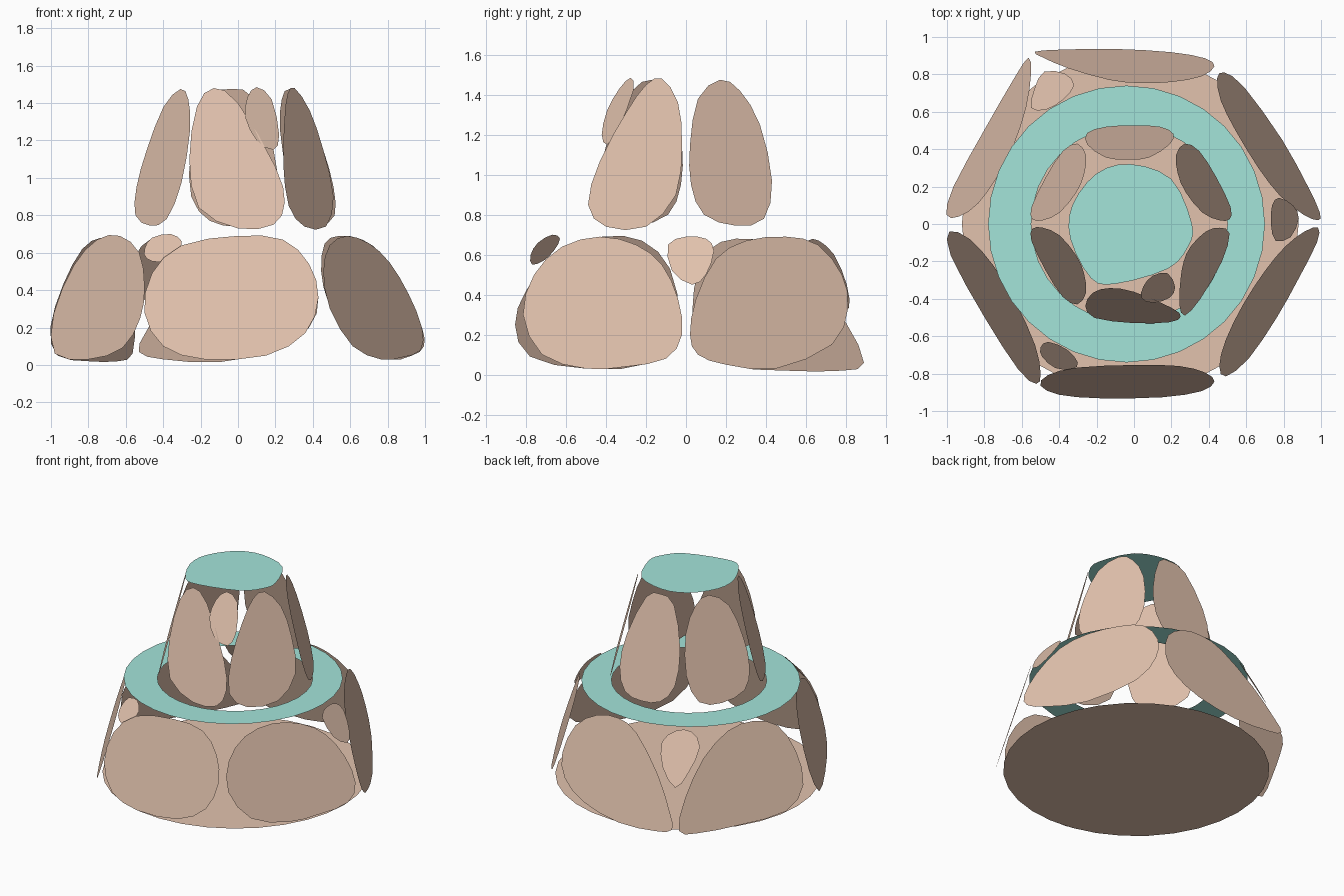
import bpy, bmesh, math
from mathutils import Vector

if "Cube" in bpy.data.objects:
    bpy.data.objects.remove(bpy.data.objects["Cube"])

def material(name, rgb):
    m = bpy.data.materials.new(name)
    m.diffuse_color = (*rgb, 1)
    m.use_nodes = True
    m.node_tree.nodes["Principled BSDF"].inputs["Base Color"].default_value = m.diffuse_color
    return m

TAN = material("tan", (0.76, 0.54, 0.42))
TEAL = material("teal", (0.37, 0.78, 0.70))

def smooth_loop(pts, steps=2):
    """Closed Catmull-Rom loop through a few 2D points."""
    out, n = [], len(pts)
    for i in range(n):
        a, b, c, d = (Vector(pts[(i + k) % n]) for k in (-1, 0, 1, 2))
        for k in range(steps):
            t = k / steps
            out.append(0.5 * (2 * b + (c - a) * t + (2 * a - 5 * b + 4 * c - d) * t * t
                              + (3 * b - a - 3 * c + d) * t ** 3))
    return out

def make(name, verts, faces, mat, outward):
    me = bpy.data.meshes.new(name)
    me.from_pydata(verts, [], faces)
    bm = bmesh.new()
    bm.from_mesh(me)
    bm.normal_update()
    flip = [f for f in bm.faces if f.normal.dot(outward) < 0]
    bmesh.ops.reverse_faces(bm, faces=flip)
    bm.to_mesh(me)
    bm.free()
    me.materials.append(mat)
    ob = bpy.data.objects.new(name, me)
    bpy.context.collection.objects.link(ob)

def panel(name, angle, r0, slope, pts):
    """Flat leaning panel; pts are (x, z) on front/back panels, (y, z) on side ones."""
    a = math.radians(angle)
    nx, ny = math.cos(a), math.sin(a)
    verts = []
    for h, z in smooth_loop(pts):
        r = r0 - slope * z
        if abs(nx) > abs(ny):
            verts.append(((r - ny * h) / nx, h, z))
        else:
            verts.append((h, (r - nx * h) / ny, z))
    make(name, verts, [list(range(len(verts)))], TAN, Vector((nx, ny, slope)))

def circle(r, z, cx, n=32):
    return [(cx + r * math.cos(math.tau * i / n), r * math.sin(math.tau * i / n), z)
            for i in range(n)]

# Lower tier: six leaning panels
panel("lower_panel_front", -90, 0.94, 0.27,
      [(0, .69), (.24, .67), (.38, .54), (.43, .36), (.36, .17), (.15, .05), (-.18, .03),
       (-.4, .1), (-.5, .28), (-.46, .49), (-.3, .64)])
panel("lower_panel_front_right", -30, 0.92, 0.29,
      [(-.02, .2), (-.04, .38), (-.12, .55), (-.25, .65), (-.43, .69), (-.62, .64),
       (-.76, .5), (-.815, .3), (-.72, .1), (-.5, .03), (-.3, .04), (-.1, .08)])
panel("lower_panel_back_right", 30, 0.92, 0.29,
      [(.02, .2), (.05, .38), (.15, .58), (.3, .67), (.5, .69), (.66, .65), (.78, .5),
       (.81, .33), (.73, .15), (.45, .03), (.2, .05), (.06, .1)])
panel("lower_panel_back", 90, 0.94, 0.27,
      [(-.53, .07), (-.4, .03), (-.1, .015), (.2, .08), (.38, .2), (.43, .36), (.36, .56),
       (.2, .67), (.03, .69), (-.13, .63), (-.35, .4), (-.49, .18)])
panel("lower_panel_back_left", 150, 0.95, 0.28,
      [(.89, .06), (.78, .02), (.5, .02), (.2, .05), (.05, .2), (.04, .43), (.11, .62),
       (.25, .68), (.42, .65), (.62, .5), (.8, .26)])
panel("lower_panel_front_left", 210, 0.95, 0.28,
      [(-.04, .27), (-.08, .53), (-.22, .67), (-.42, .69), (-.65, .6), (-.8, .42),
       (-.855, .25), (-.78, .09), (-.5, .03), (-.17, .06)])

# Small filler patches between the panels
panel("small_patch_right", 0, 1.16, 0.62,
      [(.03, .45), (.1, .5), (.14, .62), (.1, .68), (0, .69), (-.09, .65), (-.07, .52)])
panel("small_patch_front_left", -120, 1.306, 0.78,
      [(-.5, .62), (-.49, .57), (-.42, .55), (-.33, .6), (-.3, .66), (-.36, .7), (-.46, .68)])
panel("small_patch_back_left", 120, 1.12, 0.53,
      [(-.48, .33), (-.53, .42), (-.55, .58), (-.47, .67), (-.38, .67), (-.32, .6), (-.37, .45)])
panel("small_patch_upper", -60, 0.943, 0.44,
      [(.1, 1.485), (.05, 1.43), (.04, 1.32), (.1, 1.2), (.19, 1.15), (.22, 1.23), (.18, 1.42)])

# Upper tier: six leaning panels, the diagonal ones partly mirrored
panel("upper_panel_front", -90, 0.7125, 0.25,
      [(-.13, 1.48), (-.22, 1.38), (-.26, 1.1), (-.21, .84), (0, .73), (.19, .75),
       (.25, .87), (.2, 1.06), (.0, 1.4)])
panel("upper_panel_back", 90, 0.7125, 0.25,
      [(-.03, 1.475), (-.15, 1.43), (-.25, 1.15), (-.25, .9), (-.15, .77), (0, .74),
       (.14, .77), (.21, .92), (.19, 1.15), (.08, 1.43)])
panel("upper_panel_front_right", -30, 0.6925, 0.25,
      [(-.12, 1.48), (-.04, 1.36), (-.02, 1.15), (-.05, .9), (-.2, .74), (-.4, .74),
       (-.49, .85), (-.43, 1.07), (-.3, 1.31), (-.2, 1.45)])
DIAGONAL = [(.17, 1.475), (.06, 1.38), (.02, 1.15), (.025, .95), (.09, .8), (.25, .745),
            (.39, .78), (.43, .97), (.37, 1.25), (.27, 1.42)]
panel("upper_panel_back_right", 30, 0.6925, 0.25, DIAGONAL)
panel("upper_panel_back_left", 150, 0.72, 0.25, DIAGONAL)
panel("upper_panel_front_left", 210, 0.72, 0.25, [(-y, z) for y, z in DIAGONAL])

# Round floor
make("floor_disc", circle(.9, 0, -.02), [list(range(32))], TAN, Vector((0, 0, -1)))

# Flat ring on the lower tier
N = 32
make("ledge_ring", circle(.74, .7, -.04) + circle(.525, .7, -.025),
     [(i, (i + 1) % N, N + (i + 1) % N, N + i) for i in range(N)], TEAL, Vector((0, 0, 1)))

# Cap on the upper tier
cap = smooth_loop([(.31, 0), (.2, .24), (-.02, .32), (-.2, .27), (-.33, .1), (-.34, -.08),
                   (-.23, -.29), (-.1, -.32), (.18, -.24), (.29, -.12)], 3)
make("top_cap", [(x, y, 1.5) for x, y in cap], [list(range(len(cap)))], TEAL, Vector((0, 0, 1)))
